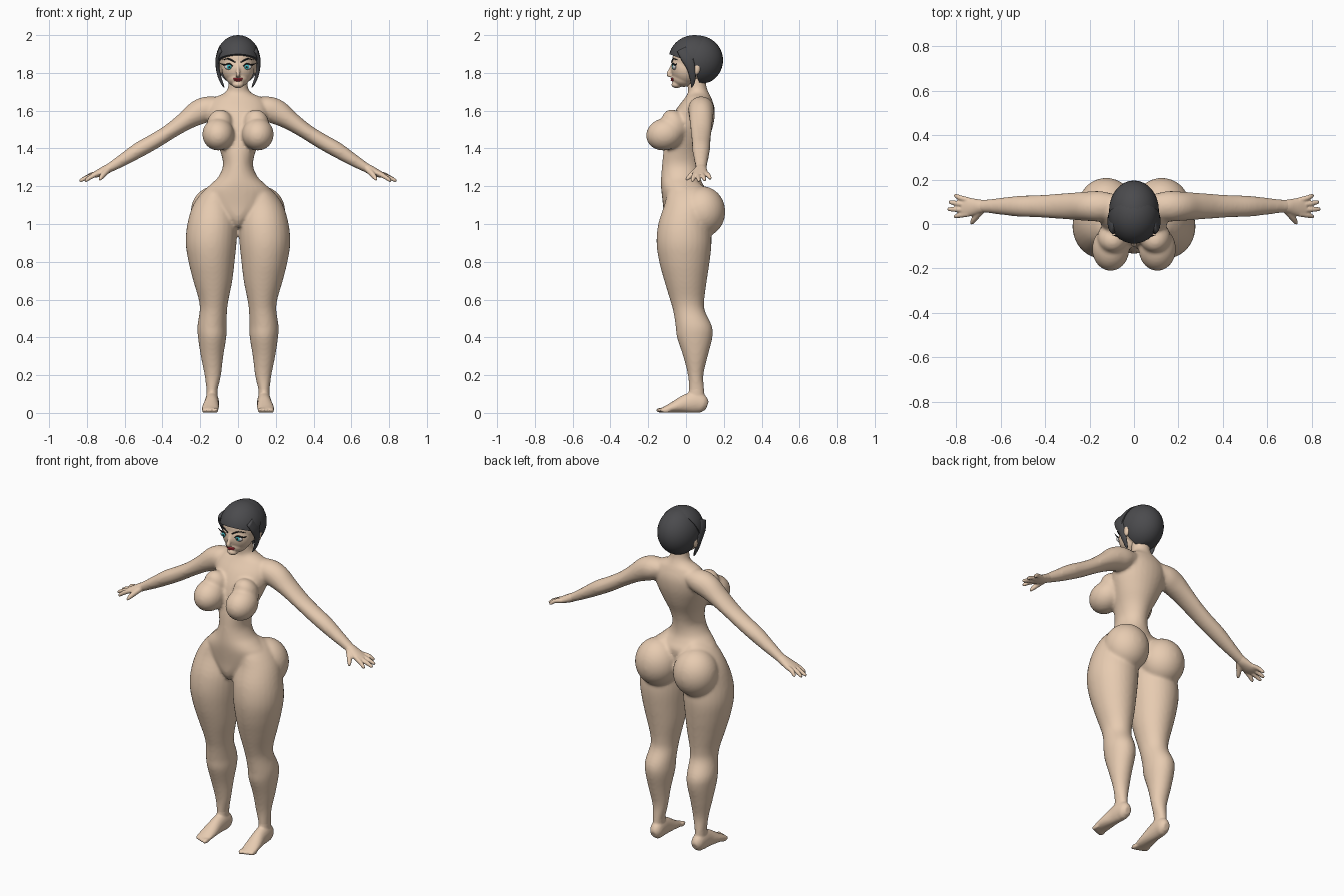
import bpy, bmesh
from math import sin, cos, pi
from mathutils import Vector, Matrix


def material(name, rgb):
    m = bpy.data.materials.new(name)
    m.diffuse_color = (*rgb, 1)
    return m


SKIN = material("skin", (0.80, 0.60, 0.44))
HAIR = material("hair", (0.07, 0.07, 0.075))
TEAL = material("iris", (0.05, 0.5, 0.55))
WHITE = material("eye_white", (0.85, 0.85, 0.85))
RED = material("lip", (0.6, 0.04, 0.06))
DARK = material("lash", (0.02, 0.02, 0.02))
X, Y, Z = Vector((1, 0, 0)), Vector((0, 1, 0)), Vector((0, 0, 1))


def spline(rows, steps):
    """Catmull-Rom through rows of numbers."""
    rows = [Vector(r) for r in rows]
    out = []
    for i in range(len(rows) - 1):
        a, b, c, d = rows[max(i - 1, 0)], rows[i], rows[i + 1], rows[min(i + 2, len(rows) - 1)]
        for k in range(steps):
            t = k / steps
            out.append(0.5 * (2 * b + (c - a) * t + (2 * a - 5 * b + 4 * c - d) * t * t
                              + (3 * b - a - 3 * c + d) * t ** 3))
    return out + [rows[-1]]


def tube(bm, rows, s=1, ref=Y, axis=None, n=28, steps=4):
    """Closed elliptical tube; row = x, y, z, radius across ref, radius along ref."""
    pts = spline(rows, steps)
    rings = []
    for i, p in enumerate(pts):
        t = axis or (pts[min(i + 1, len(pts) - 1)].to_3d() - pts[max(i - 1, 0)].to_3d()).normalized()
        v = (ref - t * ref.dot(t)).normalized()
        u = t.cross(v)
        c = Vector(p[:3])
        ring = []
        for k in range(n):
            q = c + u * p[3] * cos(2 * pi * k / n) + v * p[4] * sin(2 * pi * k / n)
            ring.append(bm.verts.new((q.x * s, q.y, q.z)))
        rings.append(ring)
    for a, b in zip(rings, rings[1:]):
        for k in range(n):
            bm.faces.new((a[k], a[k - 1], b[k - 1], b[k]))
    bm.faces.new(rings[0])
    bm.faces.new(rings[-1][::-1])


def stack(bm, rows, s=1):
    """Horizontal ellipses; row = z, x min, x max, y front, y back."""
    tube(bm, [((a + b) / 2, (f + k) / 2, z, (b - a) / 2, (k - f) / 2)
              for z, a, b, f, k in rows], s, Y, Z)


def ball(bm, c, r, s=1, rot=0):
    m = (Matrix.Translation((c[0] * s, c[1], c[2])) @ Matrix.Rotation(rot, 4, 'X')
         @ Matrix.Diagonal((*r, 1)))
    return bmesh.ops.create_uvsphere(bm, u_segments=32, v_segments=20, radius=1, matrix=m)


def finish(name, bm, mat, voxel=0, smooth=0):
    bmesh.ops.recalc_face_normals(bm, faces=bm.faces)
    me = bpy.data.meshes.new(name)
    bm.to_mesh(me)
    bm.free()
    me.materials.append(mat)
    ob = bpy.data.objects.new(name, me)
    bpy.context.collection.objects.link(ob)
    bpy.context.view_layer.objects.active = ob
    if voxel:
        r = ob.modifiers.new("fuse", 'REMESH')
        r.mode, r.voxel_size, r.use_smooth_shade = 'VOXEL', voxel, True
        bpy.ops.object.modifier_apply(modifier="fuse")
        m = ob.modifiers.new("relax", 'SMOOTH')
        m.factor, m.iterations = 0.5, smooth
        bpy.ops.object.modifier_apply(modifier="relax")
    for p in ob.data.polygons:
        p.use_smooth = True
    return ob


# body: torso, legs, arms fused into one skin
bm = bmesh.new()
stack(bm, [(0.985, -.02, .02, -.09, -.02), (1.03, -.07, .07, -.115, .06), (1.10, -.16, .16, -.122, .10),
           (1.17, -.178, .178, -.13, .11), (1.21, -.145, .145, -.133, .09), (1.25, -.104, .104, -.132, .075),
           (1.31, -.08, .08, -.127, .075), (1.38, -.092, .092, -.12, .092), (1.46, -.125, .125, -.105, .125),
           (1.54, -.155, .155, -.085, .148), (1.61, -.16, .16, -.05, .152), (1.665, -.13, .13, -.008, .135),
           (1.695, -.07, .07, .01, .12), (1.73, -.052, .052, .008, .108), (1.80, -.05, .05, .0, .105)])
for s in (1, -1):
    stack(bm, [(0.07, .108, .166, .01, .10), (0.12, .108, .167, .015, .097), (0.2, .09, .177, .01, .092),
               (0.3, .078, .197, -.015, .115), (0.4, .062, .212, -.048, .14), (0.46, .06, .215, -.055, .137),
               (0.54, .058, .203, -.068, .10), (0.6, .05, .208, -.085, .097), (0.7, .03, .237, -.115, .11),
               (0.8, .018, .262, -.142, .125), (0.9, .008, .277, -.156, .135), (1.0, .006, .268, -.147, .13),
               (1.1, .02, .238, -.115, .13), (1.18, .03, .178, -.09, .11), (1.23, .05, .10, -.03, .05)], s)
    ball(bm, (.125, .085, 1.065), (.125, .123, .135), s)
    ball(bm, (.105, -.112, 1.475), (.084, .1, .085), s, .25)
    ball(bm, (.095, -.06, 1.525), (.07, .065, .085), s, .5)
    tube(bm, [(.07, .08, 1.63, .04, .05), (.15, .08, 1.612, .065, .068), (.21, .08, 1.59, .066, .066),
              (.28, .08, 1.545, .05, .061), (.36, .08, 1.49, .041, .055), (.44, .08, 1.44, .041, .05),
              (.52, .08, 1.395, .041, .047), (.6, .08, 1.345, .034, .038), (.67, .08, 1.303, .026, .03),
              (.72, .078, 1.277, .02, .03)], s)
finish("body", bm, SKIN, .009, 7)

# hands with splayed fingers
FINGERS = [(.108, .808, .127, 1.24), (.086, .832, .098, 1.232), (.064, .838, .067, 1.228), (.045, .81, .034, 1.228)]
for s, side in ((1, "left"), (-1, "right")):
    bm = bmesh.new()
    tube(bm, [(.65, .08, 1.314, .02, .025), (.69, .079, 1.292, .024, .031), (.72, .077, 1.277, .022, .038),
              (.75, .076, 1.264, .018, .043), (.775, .076, 1.256, .012, .038)], s)
    for y0, x1, y1, z1 in FINGERS:
        tube(bm, [(.745, y0, 1.267, .013, .012), ((.755 + x1) / 2, (y0 + y1) / 2, z1 + .019, .012, .012),
                  (x1 - .006, y1, z1 + .003, .009, .009), (x1 + .002, y1, z1, .004, .004)], s, n=14)
    tube(bm, [(.69, .06, 1.287, .016, .018), (.71, .035, 1.265, .015, .015), (.724, .015, 1.247, .012, .012),
              (.733, .0, 1.233, .006, .006)], s, X, n=14)
    finish(side + "_hand", bm, SKIN, .0045, 3)

    # feet with toes
    bm = bmesh.new()
    tube(bm, [(.136, .112, .038, .022, .018), (.136, .09, .046, .046, .034), (.138, .05, .056, .056, .037),
              (.140, .0, .049, .049, .038), (.144, -.05, .035, .034, .043), (.147, -.095, .022, .021, .044),
              (.148, -.125, .015, .013, .038)], s, X)
    tube(bm, [(.138, .055, .03, .03, .04), (.138, .055, .09, .029, .042), (.137, .056, .14, .03, .038)], s)
    for i, x in enumerate((.117, .136, .152, .167, .181)):
        ball(bm, (x, -.13 + .006 * i, .014), (.013 if i == 0 else .0095, .028, .014), s)
    finish(side + "_foot", bm, SKIN, .006, 3)

# head: skull, face, jaw, chin, nose, ears
bm = bmesh.new()
ball(bm, (0, .05, 1.87), (.103, .122, .115))
ball(bm, (0, .0, 1.825), (.086, .079, .092))
ball(bm, (0, -.012, 1.772), (.06, .062, .046))
ball(bm, (0, -.05, 1.738), (.03, .027, .019))
tube(bm, [(0, -.068, 1.84, .008, .012), (0, -.083, 1.81, .01, .013), (0, -.092, 1.793, .013, .012),
          (0, -.08, 1.782, .012, .01)], n=14)
for s in (1, -1):
    ball(bm, (.098, .055, 1.82), (.014, .022, .034), s, -.25)
finish("head", bm, SKIN, .005, 4)

# eyes, irises, lashes and brows
for s, side in ((1, "left"), (-1, "right")):
    for part, c, r, mat in (("eye", (.046, -.061, 1.831), (.026, .011, .015), WHITE),
                            ("iris", (.046, -.068, 1.832), (.014, .006, .0135), TEAL),
                            ("pupil", (.046, -.0725, 1.832), (.006, .003, .006), DARK)):
        bm = bmesh.new()
        ball(bm, c, r, s)
        finish(side + "_" + part, bm, mat)
    for part, rows in (("lash", [(.018, -.07, 1.826, .002, .003), (.044, -.07, 1.848, .004, .004),
                                 (.072, -.056, 1.842, .004, .004), (.096, -.05, 1.852, .001, .001)]),
                       ("brow", [(.014, -.076, 1.856, .003, .003), (.05, -.068, 1.874, .004, .003),
                                 (.082, -.045, 1.868, .001, .001)])):
        bm = bmesh.new()
        tube(bm, rows, s, n=10)
        finish(side + "_" + part, bm, DARK)

# lips
bm = bmesh.new()
for z, w in ((1.769, .027), (1.761, .021)):
    ball(bm, (0, -.068, z), (w, .013, .006))
finish("lips", bm, RED)


# hair: trimmed domes for the back and the fringe, plus side locks
def dome(name, c, r, cuts):
    bm = bmesh.new()
    ball(bm, c, r)
    for co, no in cuts:
        g = bm.verts[:] + bm.edges[:] + bm.faces[:]
        cut = bmesh.ops.bisect_plane(bm, geom=g, plane_co=co, plane_no=no, clear_outer=True)
        bmesh.ops.holes_fill(bm, edges=[e for e in bm.edges if e.is_boundary])
    finish(name, bm, HAIR)
    bpy.context.object.select_set(True) if bpy.context.object else None
    bpy.ops.object.shade_smooth_by_angle()


dome("back_hair", (0, .062, 1.867), (.112, .134, .131), [((0, .03, 1.86), (0, -.94, -.34)), ((0, .1, 1.745), (0, .3, -1))])
dome("fringe", (0, .045, 1.872), (.117, .137, .128), [((0, -.09, 1.9), (0, -.35, -.94)), ((0, .03, 1.86), (0, .9, -.44))])
for s, side in ((1, "left"), (-1, "right")):
    bm = bmesh.new()
    tube(bm, [(.09, -.02, 1.925, .012, .03), (.107, .005, 1.88, .011, .032), (.108, .025, 1.83, .01, .023),
              (.098, .035, 1.78, .009, .017), (.082, .034, 1.74, .006, .009), (.072, .028, 1.722, .001, .001)], s, n=16)
    finish(side + "_lock", bm, HAIR)
